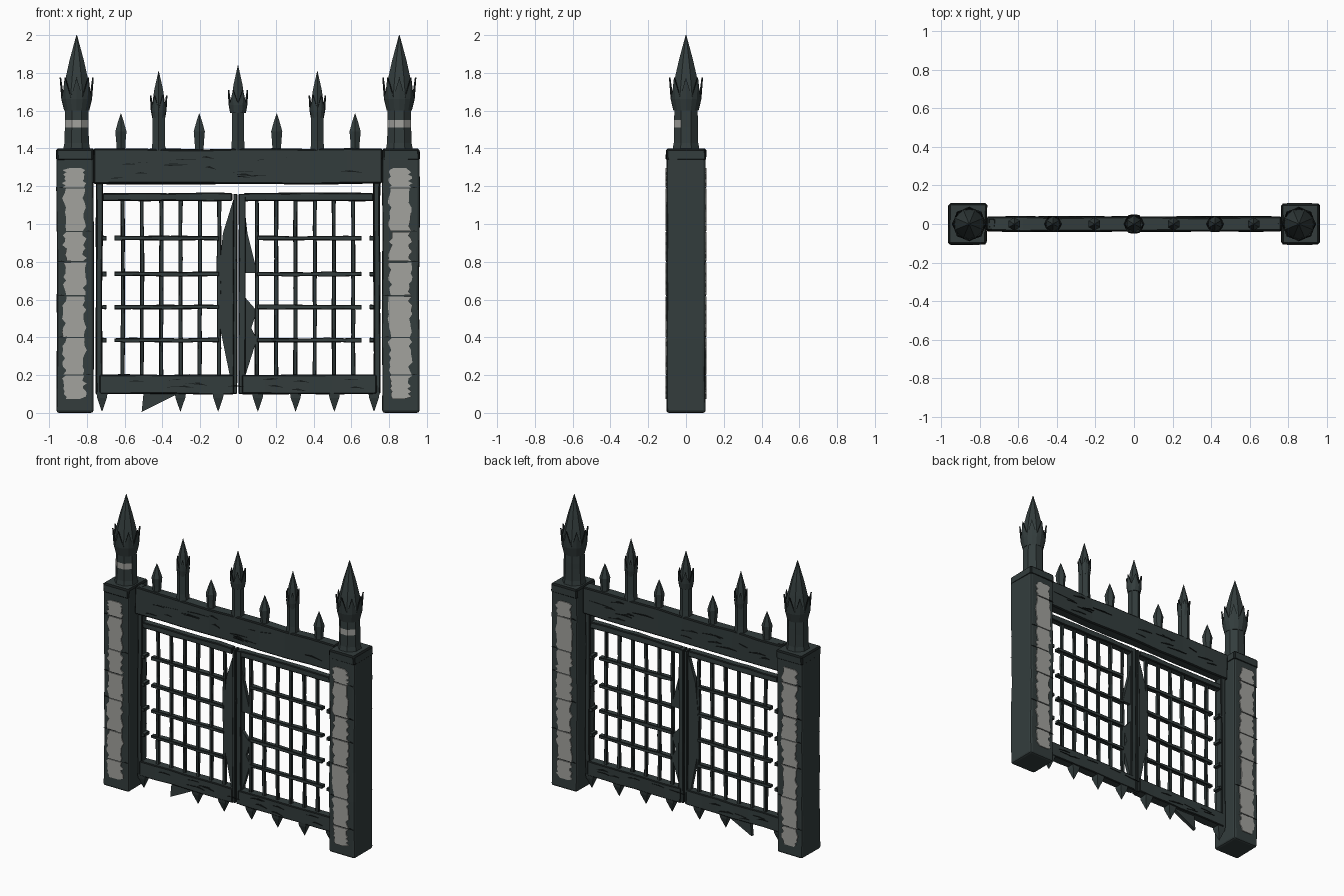
import bpy, bmesh, math, random
from mathutils import Vector

random.seed(4)
if "Cube" in bpy.data.objects:
    bpy.data.objects.remove(bpy.data.objects["Cube"], do_unlink=True)


def material(name, rgb):
    m = bpy.data.materials.new(name)
    m.use_nodes = True
    m.diffuse_color = (*rgb, 1)
    bsdf = m.node_tree.nodes["Principled BSDF"]
    bsdf.inputs["Base Color"].default_value = (*rgb, 1)
    bsdf.inputs["Roughness"].default_value = 0.8
    return m


iron = material("dark slate", (0.033, 0.046, 0.046))
ink = material("ink black", (0.008, 0.011, 0.011))
stone = material("pale stone", (0.36, 0.36, 0.34))


def build(name, verts, faces, mats=(iron, ink, stone), bevel=0, inked=False):
    me = bpy.data.meshes.new(name)
    me.from_pydata(verts, [], faces)
    bm = bmesh.new()
    bm.from_mesh(me)
    bmesh.ops.recalc_face_normals(bm, faces=bm.faces)
    bm.to_mesh(me)
    bm.free()
    for m in mats:
        me.materials.append(m)
    ob = bpy.data.objects.new(name, me)
    bpy.context.collection.objects.link(ob)
    if bevel:
        mod = ob.modifiers.new("worn edges", "BEVEL")
        mod.width = bevel
        mod.segments = 1 if inked else 2
        mod.limit_method = "ANGLE"
        mod.angle_limit = math.radians(50)
        if inked:
            mod.material = 1
    return ob


def skin(rings):
    """Join equal rings of points into a closed solid."""
    n = len(rings[0])
    verts = [p for r in rings for p in r]
    faces = [(i * n + j, i * n + (j + 1) % n, (i + 1) * n + (j + 1) % n, (i + 1) * n + j)
             for i in range(len(rings) - 1) for j in range(n)]
    faces += [tuple(range(n)), tuple(range(len(verts) - n, len(verts)))]
    return verts, faces


def beam(name, lo, hi, axis, cuts=6, wobble=0.004, bevel=0.006, inked=True):
    """Slightly uneven square beam along one axis."""
    u, v = [a for a in range(3) if a != axis]
    rings = []
    for k in range(cuts + 1):
        ring = []
        for cu, cv in ((lo[u], lo[v]), (hi[u], lo[v]), (hi[u], hi[v]), (lo[u], hi[v])):
            p = Vector()
            p[axis] = lo[axis] + (hi[axis] - lo[axis]) * k / cuts
            p[u] = cu + random.uniform(-wobble, wobble)
            p[v] = cv + random.uniform(-wobble, wobble)
            ring.append(p)
        rings.append(ring)
    return build(name, *skin(rings), bevel=bevel, inked=inked)


def turned(name, x, profile, sides=8):
    rings = [[(x + r * math.cos(math.tau * (j + .5) / sides),
               r * math.sin(math.tau * (j + .5) / sides), z) for j in range(sides)]
             for r, z in profile]
    return build(name, *skin(rings))


def plate(name, points, y0, y1, mat=iron):
    rings = [[(x, y, z) for x, z in points] for y in (y0, y1)]
    return build(name, *skin(rings), mats=(mat,))


def crown(name, x, r, z, height, points):
    """Collar whose upper rim is a ring of sharp prongs."""
    n = points * 2
    rings = []
    for row in range(3):
        ring = []
        for j in range(n):
            a = math.tau * j / n
            rr = r * (0.9, 1.1, 1.22 if j % 2 == 0 else 1.1)[row]
            zz = z + height * (0, 0.35, 1 if j % 2 == 0 else 0.4)[row]
            ring.append((x + rr * math.cos(a), rr * math.sin(a), zz))
        rings.append(ring)
    verts, faces = skin(rings)
    ob = build(name, verts, faces[:-2])
    mod = ob.modifiers.new("thickness", "SOLIDIFY")
    mod.thickness = 0.008
    mod.use_rim = True
    mod.material_offset_rim = 1


def ragged_patch(name, x0, x1, z0, z1, y, seams):
    """Worn pale stone blocks with torn side edges."""
    levels = [z0] + seams + [z1]
    for a, b in zip(levels, levels[1:]):
        steps = 9
        left, right = [], []
        for k in range(steps + 1):
            z = a + 0.003 + (b - a - 0.006) * k / steps
            inset = 0.022 if (k == 0 and a == z0) or (k == steps and b == z1) else 0
            left.append((x0 + inset + random.uniform(-.012, .012), z))
            right.append((x1 - inset + random.uniform(-.012, .012), z))
        plate(name, left + right[::-1], y - 0.003, y + 0.003, stone)


# Pillars with worn stone faces and spired finials
for side, s in (("right", -1), ("left", 1)):
    cx = s * 0.862
    beam(side + "_pillar", (cx - .098, -.102, 0), (cx + .098, .102, 1.38), 2, 7, .003, .014, False)
    beam(side + "_pillar_cap", (cx - .1, -.106, 1.335), (cx + .1, .106, 1.4), 2, 1, .003, .01)
    for y in (-.106, .106):
        ragged_patch(side + "_stone_patch", cx - .058, cx + .05, .07, 1.3, y,
                     [.2, .4, .62, .8, .96, 1.19])
    fx = s * 0.854
    column = turned(side + "_finial_column", fx, [(.078, 1.39), (.07, 1.43), (.068, 1.51),
                    (.068, 1.55), (.066, 1.62), (.074, 1.68)])
    for f in column.data.polygons:
        if f.normal.y < -.3 and 1.51 < f.center.z < 1.55:
            f.material_index = 2
    crown(side + "_finial_crown", fx, .074, 1.6, .175, 8)
    turned(side + "_finial_spire", fx, [(.07, 1.64), (.083, 1.68), (.062, 1.78),
                                        (.04, 1.87), (.002, 2)])

# Lintel and its spikes
beam("lintel", (-.765, -.037, 1.212), (.765, .037, 1.398), 0, 8, .004, .008)
for x, top in ((-.42, 1.81), (0, 1.84), (.42, 1.81)):
    r = .038
    turned("tall_spike_column", x, [(r * 1.1, 1.39), (r, 1.44), (r, 1.6)], 6)
    crown("tall_spike_crown", x, r, top - .25, .12, 6)
    turned("tall_spike_tip", x, [(r, top - .24), (.043, top - .2), (.027, top - .1), (.001, top)], 6)
for x in (-.62, -.205, .205, .62):
    turned("short_spike", x, [(.026, 1.39), (.028, 1.43), (.034, 1.49), (.018, 1.54), (.001, 1.585)], 6)

# Gate leaves: frame, bars, pegs
bar_heights = (.385, .56, .735, .925)
for side, s in (("right", -1), ("left", 1)):
    def span(name, a, b, y, z0, z1, axis, **kw):
        lo, hi = sorted((s * a, s * b))
        return beam(side + name, (lo, -y, z0), (hi, y, z1), axis, **kw)

    span("_outer_upright", .717, .753, .028, .1, 1.4, 2, wobble=.003)
    span("_top_rail", .03, .717, .024, 1.122, 1.165, 0, wobble=.003)
    span("_bottom_rail", .02, .735, .033, .1, .203, 0, wobble=.003)
    span("_inner_upright", .004, .04 if s > 0 else .026, .026, .1, 1.16, 2, wobble=.002, bevel=.004)
    for k in range(6):
        x = .1 + k * .102
        span("_vertical_bar", x - .01, x + .01, .011, .19, 1.13, 2, wobble=.003, bevel=.003)
    for z in bar_heights:
        span("_cross_bar", .1, .655, .017, z - .011, z + .011, 0, wobble=.003, bevel=.003)
        span("_peg", .695, .72, .03, z - .012, z + .012, 0, cuts=1, wobble=.002, bevel=.003)
    # Points under the bottom rail
    for x in (.105, .305, .51, .72):
        if s < 0 and x == .51:
            plate("bent_bottom_point", [(-.51, .005), (-.5, .105), (-.31, .105), (-.4, .06)], -.012, .012)
            continue
        rings = [[(s * x + w * a, w * b, z) for a, b in ((-1, -1), (1, -1), (1, 1), (-1, 1))]
                 for w, z in ((.03, .11), (.026, .08), (.001, .008))]
        build(side + "_bottom_point", *skin(rings))

# Torn sheets beside the middle uprights
plate("right_middle_sheet", [(-.018, 1.15), (-.08, .95), (-.103, .72), (-.095, .45),
                             (-.04, .18), (-.015, .18)], -.012, .012)
plate("left_upper_sheet", [(.03, 1.13), (.05, .95), (.103, .74), (.03, .74)], -.012, .012)
plate("left_lower_sheet", [(.03, .62), (.1, .54), (.07, .45), (.1, .39), (.04, .2), (.03, .2)], -.012, .012)

# Ink scratches on the beams and pillars
for y in (-1, 1):
    for _ in range(16):
        x, z = random.uniform(-.7, .55), random.uniform(1.24, 1.37)
        w, h = random.uniform(.06, .18), random.uniform(-.015, .015)
        plate("lintel_scratch", [(x, z), (x + w * .4, z + .006), (x + w, z + h)],
              y * .036, y * .0425, ink)
    for _ in range(14):
        x, z = random.uniform(-.68, .6), random.uniform(.12, .18)
        plate("rail_scratch", [(x, z), (x + .04, z + .006), (x + .09, z + random.uniform(-.01, .01))],
              y * .032, y * .0375, ink)
    for s in (-1, 1):
        for z in (.2, .4, .62, .8, .96, 1.19):
            x = s * .862 + random.choice((-.092, .05))
            plate("pillar_scratch", [(x, z), (x + .02, z + .006), (x + .042, z)],
                  y * .1015, y * .107, ink)
